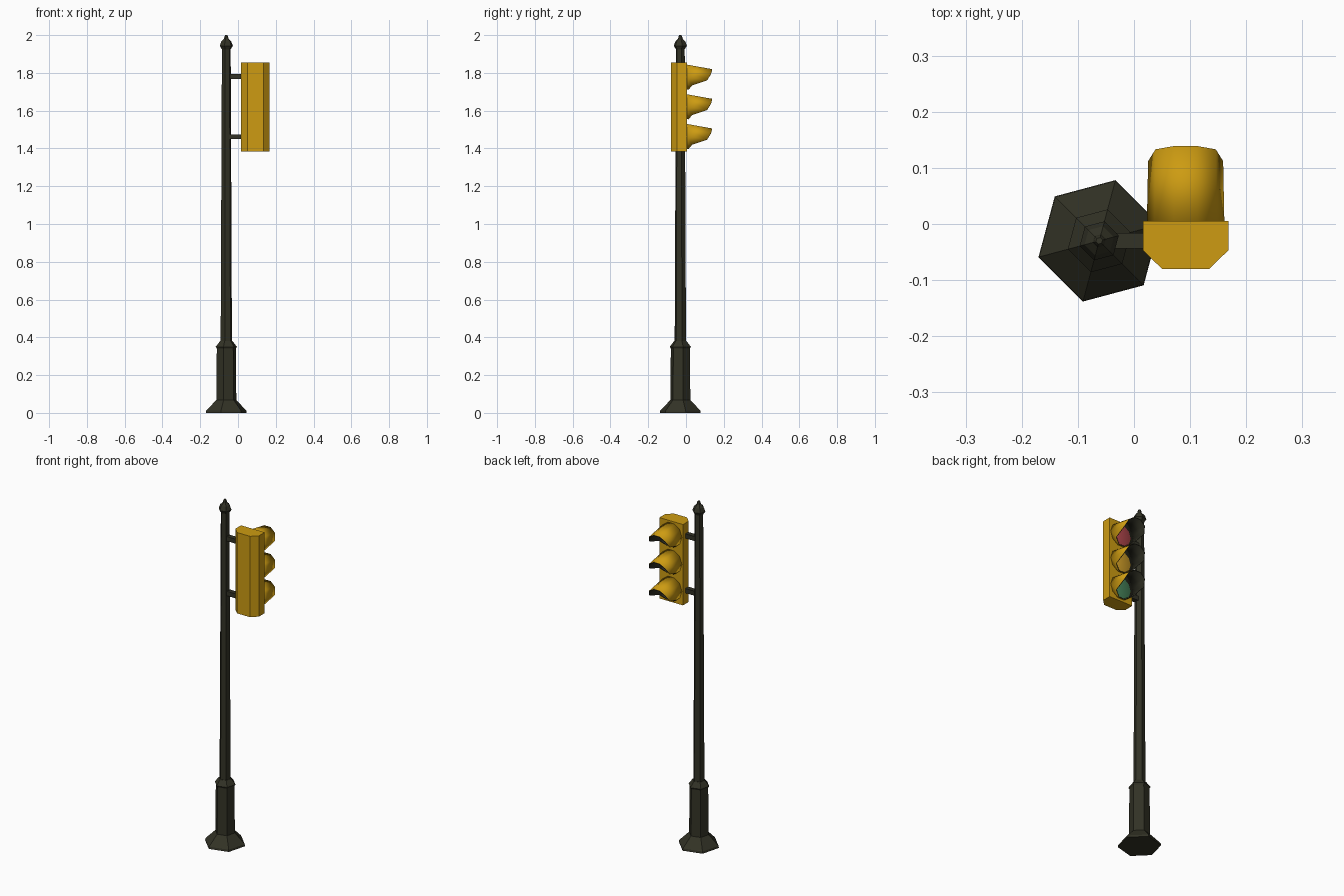
import bpy, bmesh, math

if "Cube" in bpy.data.objects:
    bpy.data.objects.remove(bpy.data.objects["Cube"])


def material(name, rgb):
    m = bpy.data.materials.new(name)
    m.use_nodes = True
    m.diffuse_color = (*rgb, 1)
    bsdf = next(n for n in m.node_tree.nodes if n.type == 'BSDF_PRINCIPLED')
    bsdf.inputs["Base Color"].default_value = (*rgb, 1)
    return m


IRON = material("dark iron", (0.032, 0.032, 0.019))
YELLOW = material("signal yellow", (0.61, 0.33, 0.006))
RED = material("red lens", (0.42, 0.06, 0.07))
AMBER = material("amber lens", (0.61, 0.33, 0.02))
GREEN = material("green lens", (0.06, 0.22, 0.1))

PX, PY = -0.062, -0.03       # pole axis
HX = 0.092                   # housing centre line
FACE = 0.005                 # lamp face of the housing


def finish(name, bm, *mats, recalc=True):
    if recalc:
        bmesh.ops.recalc_face_normals(bm, faces=bm.faces)
    mesh = bpy.data.meshes.new(name)
    bm.to_mesh(mesh)
    bm.free()
    for m in mats:
        mesh.materials.append(m)
    ob = bpy.data.objects.new(name, mesh)
    bpy.context.scene.collection.objects.link(ob)
    return ob


def smooth(ob, degrees):
    bpy.ops.object.select_all(action='DESELECT')
    ob.select_set(True)
    bpy.context.view_layer.objects.active = ob
    bpy.ops.object.shade_smooth_by_angle(angle=math.radians(degrees))


def bridge(bm, rings):
    for a, b in zip(rings, rings[1:]):
        n = len(a)
        for i in range(n):
            j = (i + 1) % n
            bm.faces.new((a[i], a[j], b[j], b[i]))


def hex_column(name, profile):
    # six-sided lathe about the pole axis, profile of (radius, height)
    bm = bmesh.new()
    turns = [math.radians(15 + 60 * i) for i in range(6)]
    rings = [[bm.verts.new((PX + r * math.cos(t), PY + r * math.sin(t), z))
              for t in turns] for r, z in profile]
    bridge(bm, rings)
    bm.faces.new(rings[0])
    bm.faces.new(rings[-1])
    return finish(name, bm, IRON)


def box(name, x0, x1, y0, y1, z0, z1, mat):
    bm = bmesh.new()
    bmesh.ops.create_cube(bm, size=1)
    for v in bm.verts:
        v.co = (x0 if v.co.x < 0 else x1,
                y0 if v.co.y < 0 else y1,
                z0 if v.co.z < 0 else z1)
    return finish(name, bm, mat)


# Post: flared foot, pedestal with collar, slim tapered pole, finial
hex_column("pedestal", [(0.112, 0), (0.11, 0.012), (0.055, 0.068), (0.052, 0.34),
                        (0.058, 0.35), (0.034, 0.38)])
hex_column("pole", [(0.031, 0.37), (0.024, 1.935)])
hex_column("finial", [(0.024, 1.925), (0.036, 1.943), (0.027, 1.967),
                      (0.012, 1.982), (0.01, 1.992), (0.006, 2.0)])

# Two bracket arms
for label, z in (("upper", 1.78), ("lower", 1.462)):
    box(label + "_bracket", PX, 0.02, PY - 0.014, PY + 0.014, z - 0.013, z + 0.013, IRON)

# Housing: prism with chamfered rear corners
outline = [(0.076, FACE), (0.076, -0.047), (0.042, -0.08)]
outline += [(-x, y) for x, y in reversed(outline)]
bm = bmesh.new()
rings = [[bm.verts.new((HX + x, y, z)) for x, y in outline] for z in (1.385, 1.855)]
bridge(bm, rings)
for ring in rings:
    bm.faces.new(ring)
finish("housing", bm, YELLOW)


def reach(a):
    # how far the hood projects at a given angle: short below, long above
    steps = {-72: 0.014, -36: 0.032, 0: 0.112, 36: 0.133, 72: 0.139}
    return steps[a if a <= 90 else 180 - a]


def hood(name, cz):
    # drooping ten-sided visor, cut away underneath, dark inside
    bm = bmesh.new()
    angles = [-72 + 36 * i for i in range(10)]

    def ring(front):
        out = []
        for a in angles:
            y = reach(a) if front else FACE
            r = 0.069 - 0.02 * (y - FACE)
            t = math.radians(a)
            out.append(bm.verts.new((HX + r * math.cos(t), y,
                                     cz + r * math.sin(t) - 0.16 * (y - FACE))))
        return out

    rings = [ring(True), ring(False)]
    bridge(bm, rings)
    bm.normal_update()
    f = max(bm.faces, key=lambda f: f.calc_center_median().z)
    if f.normal.z < 0:
        bmesh.ops.reverse_faces(bm, faces=bm.faces)
    ob = finish(name, bm, YELLOW, IRON, recalc=False)
    smooth(ob, 40)
    shell = ob.modifiers.new("lining", 'SOLIDIFY')
    shell.thickness = 0.004
    shell.offset = -1
    shell.material_offset = 1
    shell.material_offset_rim = 1


def lens(name, cz, mat):
    # shallow domed disc
    bm = bmesh.new()
    turns = [math.radians(36 * i) for i in range(10)]
    rings = [[bm.verts.new((HX + r * math.cos(t), y, cz + r * math.sin(t)))
              for t in turns] for r, y in ((0.064, FACE), (0.062, 0.009), (0.035, 0.016))]
    bridge(bm, rings)
    bm.faces.new(rings[0])
    bm.faces.new(rings[-1])
    smooth(finish(name, bm, mat), 40)


# Three lamps from top to bottom
for i, (label, mat) in enumerate((("red", RED), ("amber", AMBER), ("green", GREEN))):
    z = 1.778 - 0.157 * i
    hood(label + "_hood", z)
    lens(label + "_lens", z, mat)
